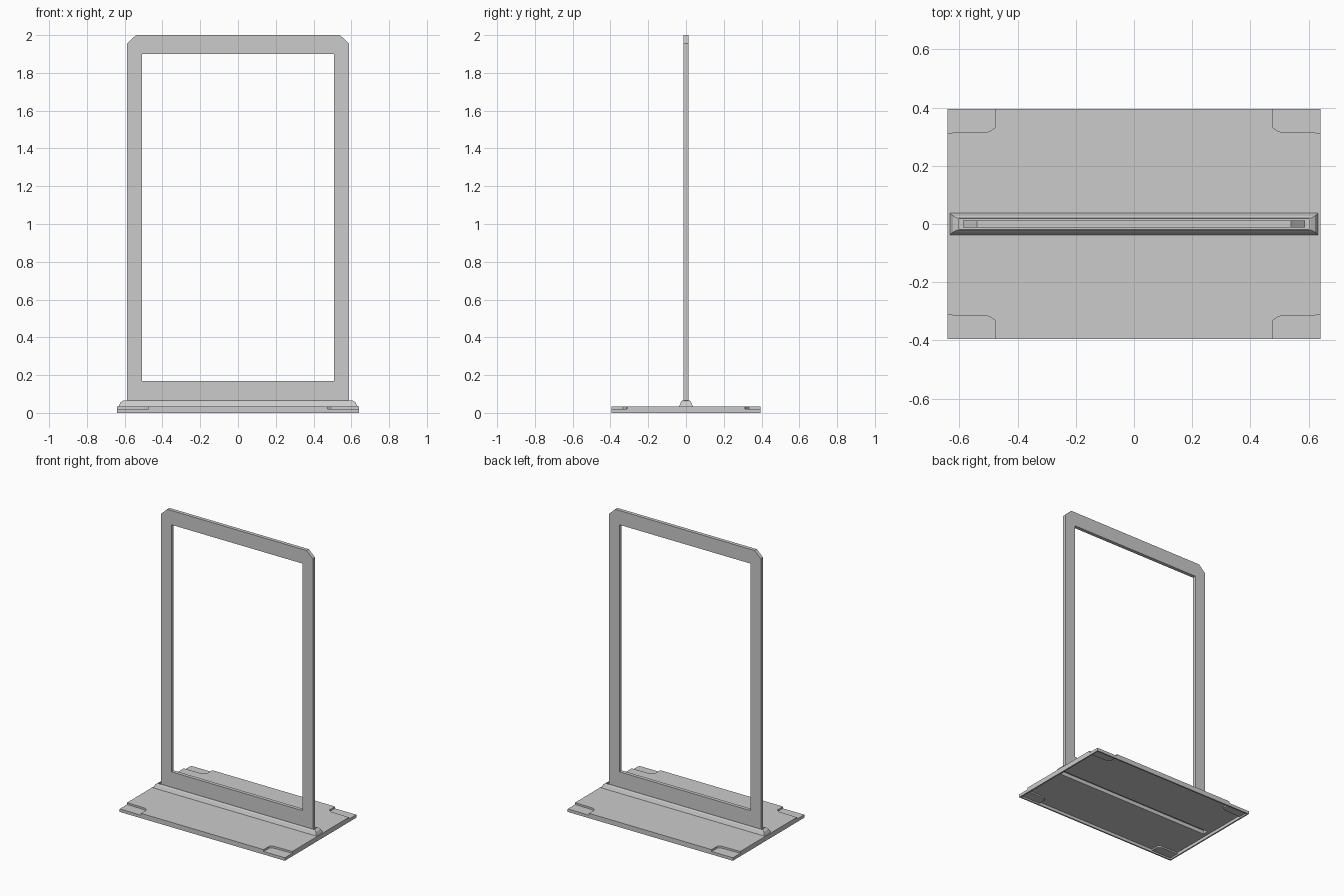
import bpy, bmesh
from mathutils import Vector

if "Cube" in bpy.data.objects:
    bpy.data.objects.remove(bpy.data.objects["Cube"])

W, D = 0.64, 0.395            # base half width / half depth
WALL = 0.01                   # rim thickness
Z_STEP, Z_DECK = 0.021, 0.034 # corner step level, deck level


def finish(name, bm):
    bmesh.ops.recalc_face_normals(bm, faces=bm.faces)
    mesh = bpy.data.meshes.new(name)
    bm.to_mesh(mesh)
    bm.free()
    obj = bpy.data.objects.new(name, mesh)
    bpy.context.collection.objects.link(obj)
    return obj


def rect(x, y):
    return [(-x, -y), (x, -y), (x, y), (-x, y)]


def slab(name, loops, a, b, upright=False):
    """Flat outline (first loop) with holes (other loops), extruded from a to b."""
    bm = bmesh.new()
    edges = []
    for loop in loops:
        vs = [bm.verts.new((u, a, v) if upright else (u, v, a)) for u, v in loop]
        edges += [bm.edges.new((vs[i], vs[i - 1])) for i in range(len(vs))]
    axis = Vector((0, 1, 0)) if upright else Vector((0, 0, 1))
    bmesh.ops.triangle_fill(bm, use_beauty=True, use_dissolve=False,
                            edges=edges, normal=axis)
    out = bmesh.ops.extrude_face_region(bm, geom=bm.faces[:], use_keep_orig=True)
    top = [g for g in out["geom"] if isinstance(g, bmesh.types.BMVert)]
    bmesh.ops.translate(bm, verts=top, vec=axis * (b - a))
    return finish(name, bm)


def loft(name, levels):
    """Stack of rectangles (half x, half y, z), capped at both ends."""
    bm = bmesh.new()
    rings = [[bm.verts.new((x, y, z)) for x, y in rect(hx, hy)]
             for hx, hy, z in levels]
    for r, s in zip(rings, rings[1:]):
        for i in range(4):
            bm.faces.new((r[i - 1], r[i], s[i], s[i - 1]))
    bm.faces.new(rings[0])
    bm.faces.new(rings[-1])
    return finish(name, bm)


# Base rim: open underneath
slab("base_rim", [rect(W, D), rect(W - WALL, D - WALL)], 0, Z_STEP)

# Deck with four stepped corners and the central slot
notch = [(W, 0.313), (0.497, 0.317), (0.475, 0.333), (0.475, D)]
outline = (notch
           + [(-x, y) for x, y in reversed(notch)]
           + [(-x, -y) for x, y in notch]
           + [(x, -y) for x, y in reversed(notch)])
slab("base_deck", [outline, rect(0.604, 0.02)], Z_STEP, Z_DECK)

# Lowered corner pads
xi, yi = W - WALL, D - WALL
pad = [(xi, 0.313), (0.497, 0.317), (0.475, 0.333), (0.475, yi), (xi, yi)]
for sx, side in ((-1, "left"), (1, "right")):
    for sy, end in ((-1, "front"), (1, "back")):
        slab(f"corner_pad_{end}_{side}", [[(sx * x, sy * y) for x, y in pad]],
             Z_STEP - 0.01, Z_STEP)

# Ridge holding the frame: groove floor, lip, sloped sides, hollow underside
loft("frame_holder", [
    (0.602, 0.0175, 0.053), (0.602, 0.0175, 0.065), (0.607, 0.020, 0.065),
    (0.621, 0.027, 0.057), (0.632, 0.037, Z_DECK), (0.604, 0.020, Z_DECK),
    (0.604, 0.020, 0.047)])

# Upright frame with clipped top corners
slab("sign_frame",
     [[(-0.588, 0.05), (0.588, 0.05), (0.588, 1.955), (0.54, 2.0),
       (-0.54, 2.0), (-0.588, 1.955)],
      [(-0.508, 0.17), (0.508, 0.17), (0.508, 1.90), (-0.508, 1.90)]],
     -0.0125, 0.0125, upright=True)
